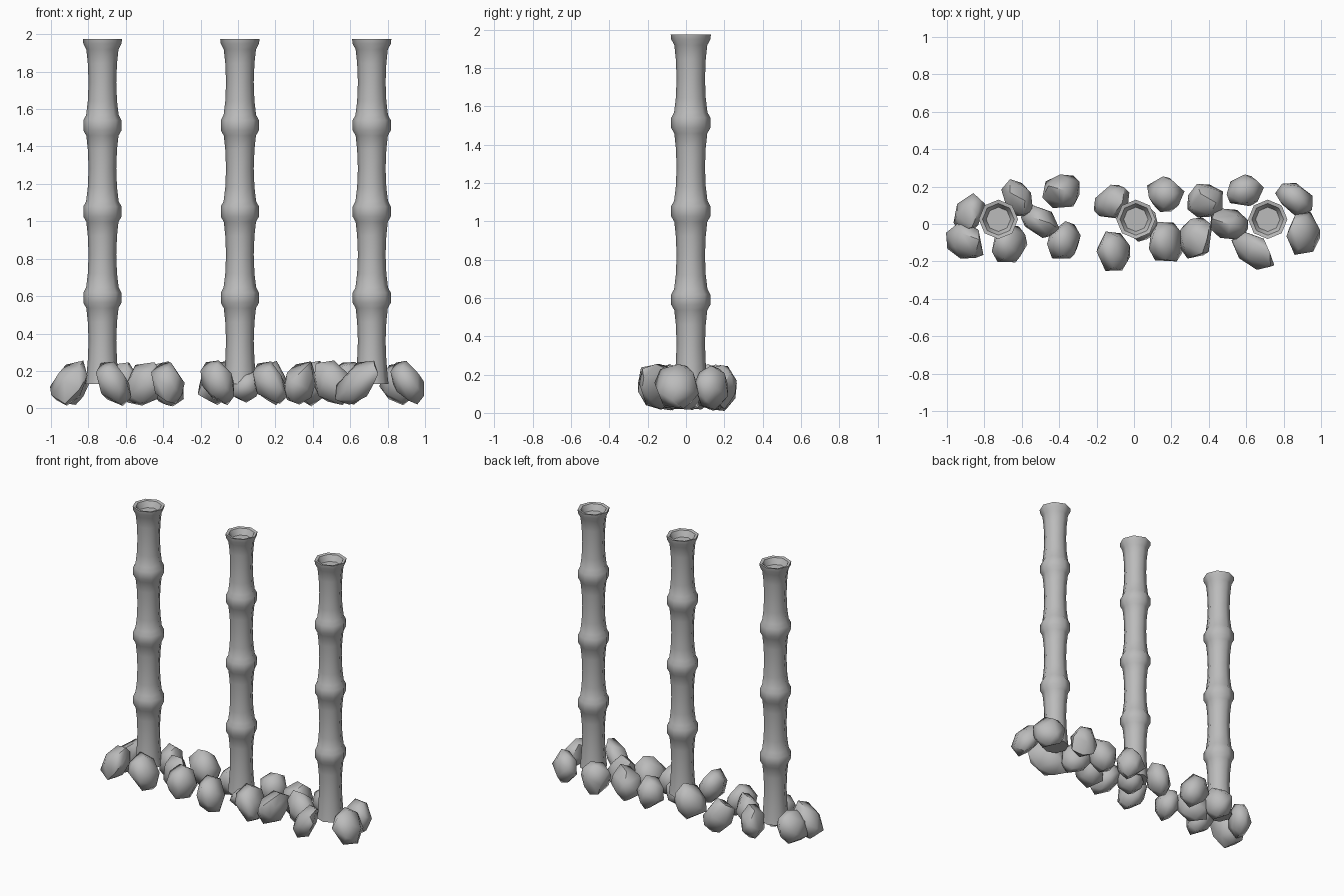
import bpy, bmesh, math, random
from mathutils import Vector

random.seed(4)
cube = bpy.data.objects.get("Cube")
if cube:
    bpy.data.objects.remove(cube, do_unlink=True)

SIDES = 8
STALK_Y = 0.025
STALK_X = {"left": 0.715, "middle": 0.01, "right": -0.725}
JOINT_SPACING = 0.461
BASE_Z = 0.13

grey = bpy.data.materials.new("plain grey")
grey.use_nodes = True
colour = (0.5, 0.5, 0.5, 1)
grey.diffuse_color = colour
grey.node_tree.nodes["Principled BSDF"].inputs["Base Color"].default_value = colour


def finish(bm, name, location, smooth_angle):
    """Turn a bmesh into a named, shaded object."""
    bmesh.ops.recalc_face_normals(bm, faces=bm.faces[:])
    mesh = bpy.data.meshes.new(name)
    bm.to_mesh(mesh)
    bm.free()
    mesh.materials.append(grey)
    obj = bpy.data.objects.new(name, mesh)
    obj.location = location
    bpy.context.collection.objects.link(obj)
    bpy.ops.object.select_all(action="DESELECT")
    obj.select_set(True)
    bpy.context.view_layer.objects.active = obj
    bpy.ops.object.shade_smooth_by_angle(angle=math.radians(smooth_angle))
    return obj


def stalk_profile():
    """Radius and height pairs: four waisted sections with swollen joints."""
    profile = [(0.09, BASE_Z), (0.086, BASE_Z + 0.03)]
    for section in range(4):
        z = BASE_Z + section * JOINT_SPACING
        if section:
            profile += [(0.102, z - 0.027), (0.102, z + 0.027), (0.087, z + 0.055)]
        profile += [(0.078, z + 0.13), (0.074, z + JOINT_SPACING / 2),
                    (0.078, z + JOINT_SPACING - 0.13),
                    (0.086, z + JOINT_SPACING - 0.055)]
    top = BASE_Z + 4 * JOINT_SPACING
    # flared rim and the shallow dish inside it
    profile += [(0.102, top - 0.025), (0.105, top), (0.085, top - 0.004),
                (0.065, top - 0.045)]
    return profile


def make_stalk(name, x):
    bm = bmesh.new()
    rings = []
    for radius, z in stalk_profile():
        turns = [math.tau * i / SIDES for i in range(SIDES)]
        rings.append([bm.verts.new((radius * math.cos(t), radius * math.sin(t), z))
                      for t in turns])
    for low, high in zip(rings, rings[1:]):
        for i in range(SIDES):
            j = (i + 1) % SIDES
            bm.faces.new((low[i], low[j], high[j], high[i]))
    bm.faces.new(rings[0])
    bm.faces.new(rings[-1])
    finish(bm, name, (x, STALK_Y, 0), 50)


def make_stone(name, centre, half, lean, skew):
    """Convex hull of scattered points, leaned and fitted to its size."""
    count = 17
    points = []
    for i in range(count):
        z = 1 - 2 * (i + 0.5) / count
        turn = i * math.pi * (3 - math.sqrt(5)) + random.uniform(-0.25, 0.25)
        ring = math.sqrt(1 - z * z)
        p = Vector((ring * math.cos(turn), ring * math.sin(turn), z))
        p *= random.uniform(0.92, 1.06)
        p.x += lean * p.z + skew * p.y
        points.append(p)
    low = [min(p[a] for p in points) for a in range(3)]
    high = [max(p[a] for p in points) for a in range(3)]
    bm = bmesh.new()
    for p in points:
        bm.verts.new([half[a] * (2 * (p[a] - low[a]) / (high[a] - low[a]) - 1)
                      for a in range(3)])
    hull = bmesh.ops.convex_hull(bm, input=bm.verts[:])
    loose = [v for v in bm.verts if not v.link_faces]
    bmesh.ops.delete(bm, geom=loose, context="VERTS")
    finish(bm, name, centre, 60)


# Bamboo stalks
for side, x in STALK_X.items():
    make_stalk(side + "_stalk", x)

# Stones: centre x, y and half size x, y in hundredths, then lean and skew
STONES = [
    (-88, 6, 8.5, 10.5, 0.2, 0.3), (-90.5, -8.5, 10, 10, 0.4, -0.2),
    (-62.5, 14, 8.5, 10, 0.1, -0.2), (-66.5, -10.5, 9.5, 10, -0.3, 0),
    (-50, 1.5, 10.5, 9, 0.2, -0.4), (-39, 17.5, 10, 9, -0.2, 0),
    (-37.5, -8.5, 9, 10, -0.2, 0.2), (-12, 12, 9.5, 9, 0.2, 0.2),
    (-11, -14.5, 9, 10.5, -0.3, -0.1), (17, 16, 10, 9.5, 0, 0),
    (17, -9.5, 9, 10.5, -0.3, 0), (33, -7.5, 8.5, 11, 0.3, 0.1),
    (38, 12.5, 9.5, 9, 0.2, 0), (51, 0, 10, 8.5, -0.3, -0.2),
    (59.5, 18, 10, 8.5, 0, 0.1), (63.5, -14.5, 11.5, 10, 0.7, -0.6),
    (85.5, 13, 10, 9, 0, -0.3), (90.5, -5, 9, 11.5, -0.4, 0.1),
    (5, 0, 8.5, 9.5, 0.3, 0),
]
for index, (x, y, width, depth, lean, skew) in enumerate(STONES, 1):
    height = random.uniform(0.11, 0.122)
    z = random.uniform(0.13, 0.138)
    if index == len(STONES):  # low stone under the middle stalk
        height, z = 0.085, 0.115
    make_stone(f"stone_{index}", (x / 100, y / 100, z),
               (width / 100, depth / 100, height), lean, skew)
